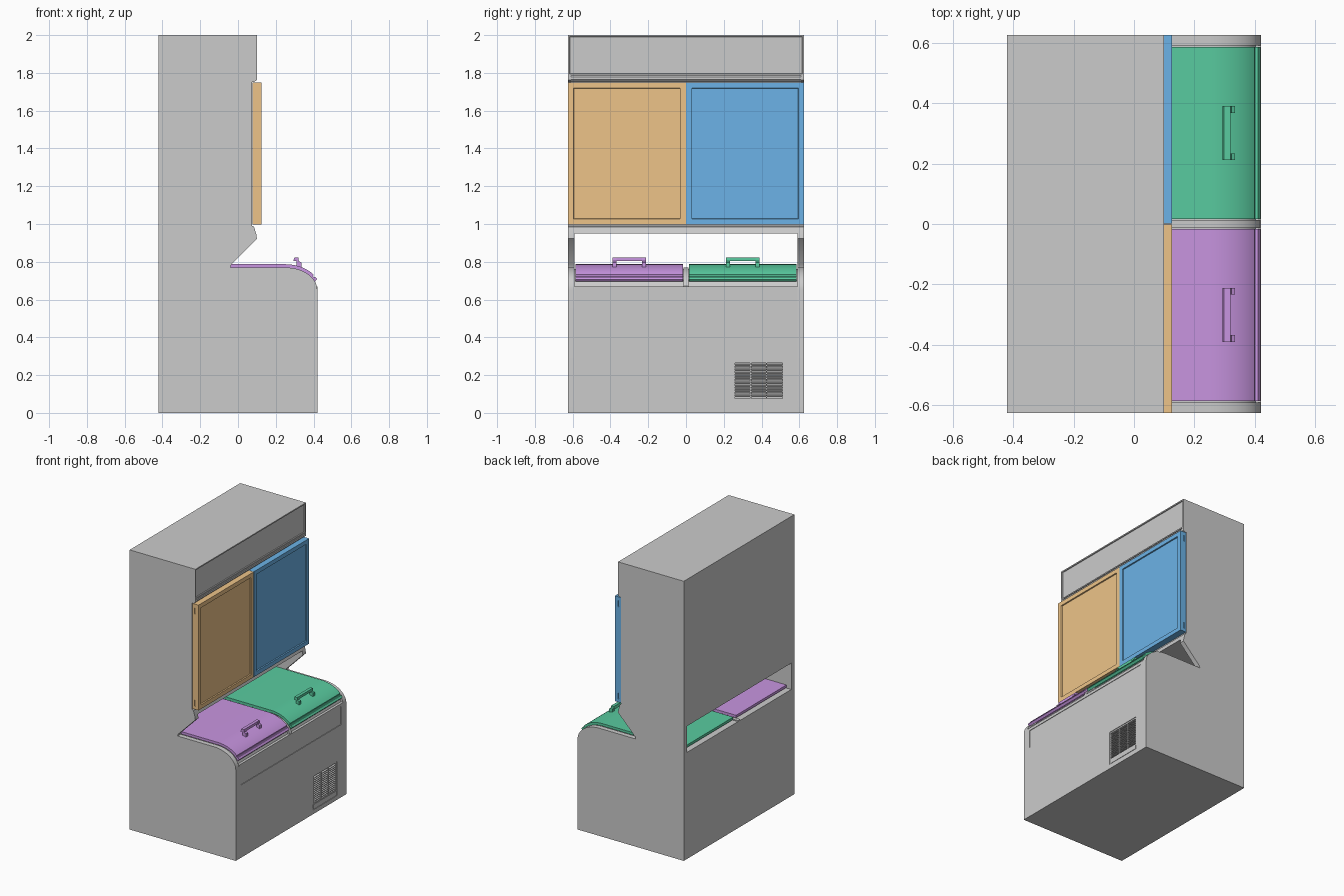
import bpy, bmesh, math

if "Cube" in bpy.data.objects:
    bpy.data.objects.remove(bpy.data.objects["Cube"])


def finish(name, bm, color=None, smooth=False):
    bmesh.ops.recalc_face_normals(bm, faces=bm.faces)
    me = bpy.data.meshes.new(name)
    bm.to_mesh(me)
    bm.free()
    ob = bpy.data.objects.new(name, me)
    bpy.context.collection.objects.link(ob)
    if color:
        mat = bpy.data.materials.new(name + "_paint")
        mat.diffuse_color = color
        mat.use_nodes = True
        mat.node_tree.nodes["Principled BSDF"].inputs["Base Color"].default_value = mat.diffuse_color
        me.materials.append(mat)
    if smooth:
        bpy.ops.object.select_all(action='DESELECT')
        ob.select_set(True)
        bpy.context.view_layer.objects.active = ob
        bpy.ops.object.shade_smooth_by_angle(angle=math.radians(30))
    return ob


def add_box(bm, x, y, z):
    vs = bmesh.ops.create_cube(bm, size=1)['verts']
    for v in vs:
        v.co = [a[0] if c < 0 else a[1] for a, c in zip((x, y, z), v.co)]
    return vs


def add_prism(bm, pts, y0, y1):
    a = [bm.verts.new((x, y0, z)) for x, z in pts]
    b = [bm.verts.new((x, y1, z)) for x, z in pts]
    bm.faces.new(a)
    bm.faces.new(b[::-1])
    for i in range(len(pts)):
        j = (i + 1) % len(pts)
        bm.faces.new((a[i], b[i], b[j], a[j]))


def prism(name, pts, y0, y1, **kw):
    bm = bmesh.new()
    add_prism(bm, pts, y0, y1)
    return finish(name, bm, **kw)


def cut(ob, *box):
    bm = bmesh.new()
    add_box(bm, *box)
    cutter = finish("cutter", bm)
    cutter.hide_render = True
    mod = ob.modifiers.new("cut", 'BOOLEAN')
    mod.operation, mod.object, mod.solver = 'DIFFERENCE', cutter, 'EXACT'
    bpy.context.view_layer.objects.active = ob
    bpy.ops.object.modifier_apply(modifier=mod.name)
    bpy.data.objects.remove(cutter)


def framed_box(name, x, y, z, border, depth, color=None):
    """Box whose +x face has a sunken panel."""
    bm = bmesh.new()
    add_box(bm, x, y, z)
    bm.normal_update()
    face = max(bm.faces, key=lambda f: f.normal.x)
    bmesh.ops.inset_region(bm, faces=[face], thickness=border)
    bmesh.ops.inset_region(bm, faces=[face], thickness=0.003, depth=-depth)
    return finish(name, bm, color)


def arc(rx, rz, t0, t1, n, off=0.0):
    """Rounded chest front, measured from straight up."""
    pts = []
    for i in range(n + 1):
        t = math.radians(t0 + (t1 - t0) * i / n)
        nx, nz = math.sin(t) / rx, math.cos(t) / rz
        l = math.hypot(nx, nz)
        pts.append((0.25 + rx * math.sin(t) + off * nx / l,
                    0.65 + rz * math.cos(t) + off * nz / l))
    return pts


# Side panels with the notch above the chest
curve = arc(0.17, 0.12, 90, 0, 14)
side = [(-0.42, 0), (0.42, 0)] + curve + [
    (-0.04, 0.77), (-0.035, 0.785), (0.1, 0.922), (0.097, 0.945), (0.085, 0.985),
    (0.075, 0.99), (0.075, 2), (-0.42, 2)]
for s, label in ((-1, "near"), (1, "far")):
    prism("side_panel_" + label, side, *sorted((s * 0.59, s * 0.625)), smooth=True)

# Lower chest core, stepped back under the lids
chest = prism("chest", [(-0.42, 0), (0.42, 0), (0.42, 0.67)]
              + arc(0.155, 0.112, 79.5, 0, 12) + [(-0.42, 0.762)], -0.59, 0.59, smooth=True)
cut(chest, (0.416, 0.5), (-0.565, 0.565), (0.52, 0.65))
cut(chest, (0.416, 0.5), (0.25, 0.52), (0.03, 0.275))
cut(chest, (0.398, 0.5), (0.26, 0.51), (0.075, 0.265))

# Divider between the lids
prism("lid_divider", [(-0.42, 0.7), (0.38, 0.67), (0.42, 0.67)]
      + arc(0.17, 0.12, 80, 0, 12) + [(-0.42, 0.77)], -0.013, 0.013, smooth=True)

# Vent grille slats, bars and bottom flap
bm = bmesh.new()
for i in range(13):
    z = 0.083 + i * 0.0138
    add_prism(bm, [(0.4, z + 0.006), (0.416, z), (0.416, z + 0.004), (0.4, z + 0.010)], 0.26, 0.51)
for y in (0.343, 0.427):
    add_box(bm, (0.4, 0.417), (y - 0.003, y + 0.003), (0.075, 0.265))
add_box(bm, (0.41, 0.419), (0.256, 0.514), (0.036, 0.066))
finish("vent_grille", bm)

# Upper cabinet and its header panel
prism("upper_cabinet", [(-0.42, 0.95), (0.095, 0.95), (0.085, 0.985), (0.075, 0.99),
                        (0.075, 2), (-0.42, 2)], -0.59, 0.59)
framed_box("header_panel", (0.07, 0.1), (-0.625, 0.625), (1.785, 2), 0.012, 0.006)
prism("header_trim", [(0.07, 1.755), (0.09, 1.755), (0.1, 1.765), (0.1, 1.778),
                      (0.094, 1.785), (0.07, 1.785)], -0.61, 0.61)
for s, label in ((-1, "near"), (1, "far")):
    prism("header_corner_" + label, [(0.07, 1.752), (0.085, 1.752), (0.1, 1.762), (0.1, 1.785),
                                     (0.07, 1.785)], *sorted((s * 0.61, s * 0.625)))

# Upper doors, with hinge slots on the outer edge
orange, blue = (0.85, 0.55, 0.25, 1), (0.15, 0.45, 0.8, 1)
for s, label, col in ((-1, "near", orange), (1, "far", blue)):
    door = framed_box("door_" + label, (0.078, 0.125), sorted((s * 0.001, s * 0.625)),
                      (0.997, 1.75), 0.042, 0.008, col)
    for z in (1.02, 1.68):
        cut(door, (0.093, 0.102), sorted((s * 0.619, s * 0.7)), (z, z + 0.043))

# Curved chest lids with a front lip and a handle
top = (arc(0.17, 0.12, 0, 54, 12, 0.017) + arc(0.17, 0.12, 56, 58, 1, 0.009)
       + arc(0.17, 0.12, 60, 66, 2, 0.016))
under = arc(0.17, 0.12, 68, 0, 12, -0.001)
lid = [(-0.385, 0.769), (-0.385, 0.787)] + top + under
purple, green = (0.58, 0.3, 0.75, 1), (0.1, 0.6, 0.35, 1)
for s, label, col in ((-1, "near", purple), (1, "far", green)):
    bm = bmesh.new()
    add_prism(bm, lid, *sorted((s * 0.016, s * 0.585)))
    add_prism(bm, [(0.293, 0.803), (0.298, 0.822), (0.32, 0.822), (0.32, 0.803)],
              *sorted((s * 0.212, s * 0.39)))
    for y in (0.212, 0.368):
        add_prism(bm, [(0.31, 0.77), (0.308, 0.822), (0.32, 0.822), (0.322, 0.803),
                       (0.335, 0.797), (0.335, 0.765)], *sorted((s * y, s * (y + 0.022))))
    finish("lid_" + label, bm, col, True)
